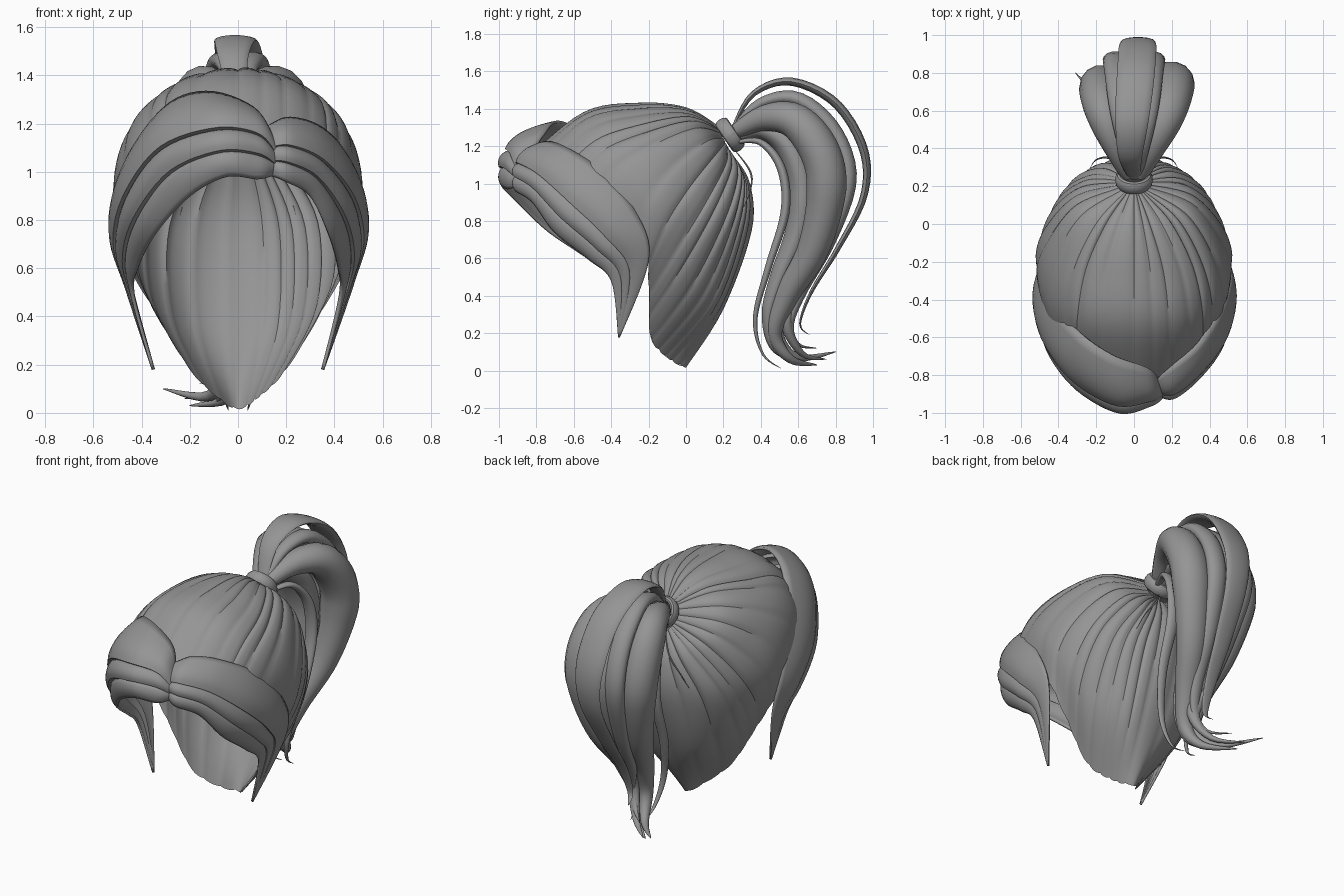
import bpy, bmesh, math, random
from mathutils import Vector as V

if "Cube" in bpy.data.objects:
    bpy.data.objects.remove(bpy.data.objects["Cube"])

random.seed(4)
hair = bpy.data.materials.new("hair_grey")
hair.diffuse_color = (0.3, 0.3, 0.3, 1)
hair.use_nodes = True
hair.node_tree.nodes["Principled BSDF"].inputs["Base Color"].default_value = hair.diffuse_color


def spline(pts, t, closed=False):
    """Catmull-Rom point at t in 0..1."""
    n = len(pts)
    s = t * (n if closed else n - 1)
    i = math.floor(s) if closed else min(int(s), n - 2)
    u = s - i
    get = (lambda k: pts[k % n]) if closed else (lambda k: pts[max(0, min(n - 1, k))])
    a, b, c, d = (get(i + k) for k in (-1, 0, 1, 2))
    return 0.5 * (2 * b + (c - a) * u + (2 * a - 5 * b + 4 * c - d) * u * u
                  + (3 * b - a - 3 * c + d) * u ** 3)


def grid(name, rows, wrap=False, caps=False, thick=0, angle=35):
    """Mesh from rows of points, optionally closed across each row."""
    bm = bmesh.new()
    vs = [[bm.verts.new(p) for p in r] for r in rows]
    n = len(rows[0])
    for r, q in zip(vs, vs[1:]):
        for j in range(n if wrap else n - 1):
            k = (j + 1) % n
            bm.faces.new((r[j], r[k], q[k], q[j]))
    if caps:
        bm.faces.new(vs[0][::-1])
        bm.faces.new(vs[-1])
        bmesh.ops.recalc_face_normals(bm, faces=bm.faces)
    me = bpy.data.meshes.new(name)
    bm.to_mesh(me)
    bm.free()
    me.materials.append(hair)
    ob = bpy.data.objects.new(name, me)
    bpy.context.collection.objects.link(ob)
    if thick:
        m = ob.modifiers.new("thickness", 'SOLIDIFY')
        m.thickness, m.offset = thick, 0
    bpy.ops.object.select_all(action='DESELECT')
    ob.select_set(True)
    bpy.context.view_layer.objects.active = ob
    bpy.ops.object.shade_smooth_by_angle(angle=math.radians(angle))
    return ob


# Pulled-back hair: guide strands from the tie to the hairline, front to back
guides = [
    [(0, .17, 1.31), (0, 0, 1.405), (0, -.25, 1.43), (0, -.55, 1.38), (0, -.87, 1.12)],
    [(.03, .17, 1.30), (.13, 0, 1.385), (.23, -.25, 1.38), (.27, -.53, 1.31), (.27, -.81, 1.04)],
    [(.06, .18, 1.28), (.27, .04, 1.32), (.41, -.2, 1.24), (.46, -.43, 1.11), (.43, -.63, .88)],
    [(.07, .20, 1.24), (.31, .12, 1.22), (.46, -.05, 1.08), (.52, -.18, .9), (.48, -.25, .68)],
    [(.07, .22, 1.20), (.28, .2, 1.12), (.43, .08, .92), (.46, -.06, .7), (.37, -.2, .46)],
    [(.05, .24, 1.17), (.2, .28, 1.05), (.35, .2, .8), (.345, .02, .46), (.2, -.19, .18)],
    [(.03, .25, 1.15), (.12, .32, 1.0), (.2, .3, .75), (.19, .16, .36), (.08, -.09, .06)],
    [(0, .26, 1.14), (0, .34, 1.0), (0, .35, .75), (0, .2, .33), (0, 0, .015)],
]
guides = [[V(p) for p in g] for g in guides]
guides += [[V((-p.x, p.y, p.z)) for p in g] for g in guides[-2:0:-1]]
edges = [0]
while edges[-1] < 1:
    edges.append(edges[-1] + random.uniform(.018, .055))
edges = [e / edges[-1] for e in edges]
columns = []
for a, b in zip(edges, edges[1:]):
    depth = random.uniform(.007, .02)
    for k in range(8):
        u = k / 8
        bump = 1 - abs(2 * u - 1) ** 3 - .25 * u
        columns.append((a + (b - a) * u, depth * (bump - .65), .008 * (2 * u - 1) ** 2))
rows = []
for i in range(25):
    row = []
    for ang, off, notch in columns:
        t = i / 24 * (1 - notch)
        p = spline([spline([g[k] for g in guides], ang, True) for k in range(5)], t)
        out = (p - V((0, -.2, .8))).normalized()
        row.append(p + out * off * (.25 + .75 * math.sin(math.pi * min(1, t * 1.1) ** .8)))
    rows.append(row)
grid("pulled_back_hair", rows, wrap=True)


# Swept fringe: top, middle and bottom of each section, in overlapping bands
def fringe(name, sections, splits, step):
    secs = [[V((p[0] * .975, p[1] * .988, p[2])) for p in s] for s in sections]
    ts = []
    for a, b in zip(splits, splits[1:]):
        ts += [(a + (b - a) * k / 7 + (.012 if k == 0 and a else 0), k / 7) for k in range(8)]
    rows = []
    for i in range(41):
        s = i / 40
        top, mid, low = (spline([c[k] for c in secs], s) for k in range(3))
        mid = mid * 2 - (top + low) / 2
        fade = min(1, s * 8 + .3) * min(1, (1 - s) * 3)
        row = []
        for t, u in ts:
            p = top * (1 - t) ** 2 + mid * 2 * t * (1 - t) + low * t * t
            out = (p - V((0, -.3, .85))).normalized()
            row.append(p + out * step * fade * (math.sin(u * 2.2) - .5))
        rows.append(row)
    return grid(name, rows, thick=.014)


fringe("fringe_left", [
    [(.14, -.85, 1.15), (.16, -.91, 1.08), (.14, -.91, .985)],
    [(.07, -.78, 1.27), (.08, -.94, 1.16), (.08, -.95, .97)],
    [(-.12, -.71, 1.34), (-.1, -.96, 1.18), (-.05, -.98, .98)],
    [(-.3, -.59, 1.29), (-.33, -.83, 1.1), (-.2, -.9, .9)],
    [(-.45, -.42, 1.1), (-.48, -.63, .9), (-.34, -.74, .75)],
    [(-.52, -.26, .84), (-.52, -.42, .7), (-.42, -.52, .6)],
    [(-.48, -.22, .55), (-.46, -.32, .5), (-.44, -.4, .48)],
    [(-.36, -.36, .18), (-.36, -.362, .18), (-.36, -.365, .18)]], (0, .5, .74, 1), .028)
fringe("fringe_right", [
    [(.13, -.83, 1.19), (.13, -.9, 1.1), (.14, -.9, .985)],
    [(.22, -.76, 1.23), (.22, -.9, 1.11), (.2, -.91, .96)],
    [(.36, -.64, 1.19), (.36, -.79, 1.05), (.3, -.82, .9)],
    [(.47, -.46, 1.07), (.485, -.62, .9), (.38, -.7, .74)],
    [(.53, -.28, .86), (.525, -.43, .72), (.42, -.52, .6)],
    [(.5, -.2, .6), (.475, -.3, .53), (.43, -.4, .48)],
    [(.36, -.36, .18), (.36, -.362, .18), (.36, -.365, .18)]], (0, .5, .74, 1), .026)


# Tapered lock with an oval section, wide across x
def lock(name, path, wide, thick, steps=44, sides=14):
    pts = [V(p) for p in path]
    rows = []
    for i in range(steps + 1):
        t = i / steps
        p = spline(pts, t)
        tan = (spline(pts, min(1, t + .01)) - spline(pts, max(0, t - .01))).normalized()
        nor = tan.cross(V((1, 0, 0))).normalized()
        side = nor.cross(tan)
        f = (.3 + .7 * math.sin(min(1, t / .35) * math.pi / 2)) * min(1, (1.01 - t) / .58)
        rows.append([p + side * math.cos(a) * wide * f + nor * math.sin(a) * thick * f
                     for a in (2 * math.pi * k / sides for k in range(sides))])
    grid(name, rows, wrap=True, caps=True, angle=50)


# Ponytail
lock("ponytail_outer", [(0, .25, 1.3), (-.02, .36, 1.48), (-.01, .56, 1.545), (.01, .8, 1.43),
     (.02, .95, 1.18), (.02, .95, .93), (0, .81, .65), (-.02, .67, .42), (-.03, .61, .25),
     (-.05, .66, .19)], .1, .025)
lock("ponytail_middle", [(0, .25, 1.28), (0, .4, 1.40), (0, .6, 1.41), (0, .77, 1.24),
     (0, .83, 1.0), (0, .74, .7), (0, .6, .45), (0, .54, .25), (-.08, .62, .09),
     (-.22, .75, .06)], .1, .08)
lock("ponytail_inner", [(0, .26, 1.24), (0, .4, 1.29), (0, .54, 1.21), (0, .62, 1.0),
     (0, .6, .75), (0, .5, .5), (0, .44, .3), (-.03, .47, .12), (-.1, .62, .03)], .14, .08)
lock("ponytail_lobe_left", [(-.03, .25, 1.27), (-.1, .42, 1.35), (-.16, .59, 1.33),
     (-.18, .7, 1.16), (-.17, .73, .95), (-.12, .65, .65), (-.06, .52, .4), (-.05, .48, .2),
     (-.12, .59, .07), (-.31, .8, .1)], .11, .11)
lock("ponytail_lobe_right", [(.03, .25, 1.27), (.1, .42, 1.35), (.17, .59, 1.33),
     (.2, .72, 1.16), (.19, .75, .95), (.13, .68, .65), (.05, .54, .4), (0, .47, .2),
     (-.05, .56, .06), (-.2, .7, .03)], .12, .11)
for s, label in ((-1, "left"), (1, "right")):
    lock("ponytail_ridge_" + label, [(s * .02, .25, 1.29), (s * .04, .4, 1.43),
         (s * .07, .6, 1.45), (s * .09, .79, 1.28), (s * .1, .87, 1.02), (s * .07, .77, .7),
         (s * .04, .62, .42), (0, .56, .25), (-.06, .6, .14), (-.16, .7, .12)], .065, .045)
    lock("ponytail_wisp_" + label, [(s * .05, .26, 1.22), (s * .1, .4, 1.22),
         (s * .14, .51, 1.08), (s * .15, .53, .85), (s * .15, .44, .55), (s * .1, .37, .28),
         (s * .06, .41, .09), (s * .04, .51, .01)], .04, .025)
    lock("stray_hair_" + label, [(s * .03, .26, 1.18), (s * .12, .345, 1.06),
         (s * .2, .34, .95), (s * .24, .28, .82)], .006, .006, 16, 6)

# Hair tie
axis = V((0, .82, .57))
up = axis.cross(V((1, 0, 0)))
ring = []
for i in range(32):
    a = 2 * math.pi * i / 32
    d = V((1, 0, 0)) * math.cos(a) + up * math.sin(a)
    ring.append([V((0, .235, 1.26)) + d * (.078 + .022 * math.cos(b)) + axis * .038 * math.sin(b)
                 for b in (2 * math.pi * k / 12 for k in range(12))])
grid("hair_tie", ring + ring[:1], wrap=True)
